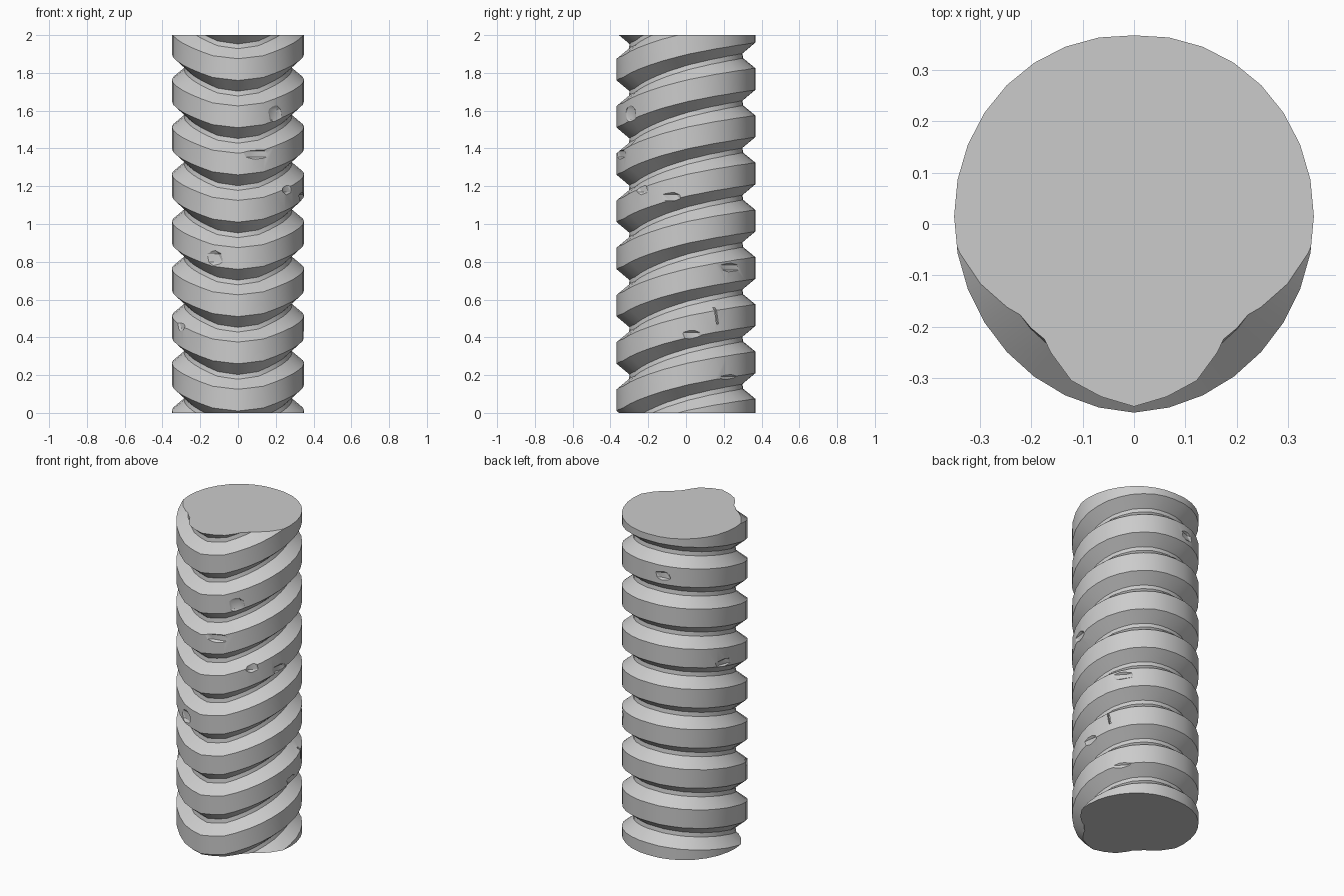
import bpy, bmesh, math
from mathutils import Vector, Matrix

if "Cube" in bpy.data.objects:
    bpy.data.objects.remove(bpy.data.objects["Cube"])

SEG, PITCH, DEPTH = 32, 0.25, 0.068
# groove profile over one pitch: (height, how deep into the groove)
PROFILE = [(0.01, 0), (0.125, 0), (0.178, 0.95), (0.203, 1)]
# how far the ridges climb from the front (0 deg) round to the back (180 deg)
RISE = [(0, 0), (22.5, .016), (45, .06), (67.5, .103), (90, .14),
        (112.5, .167), (135, .186), (157.5, .197), (180, .2)]


def rise(deg):
    for (a, u), (b, v) in zip(RISE, RISE[1:]):
        if deg <= b:
            return u + (v - u) * (deg - a) / (b - a)
    return RISE[-1][1]


def outline(t, inset=0.0):
    return Vector(((0.35 - inset) * math.sin(t),
                   -(0.367 - inset) * math.cos(t) + 0.015 * abs(math.sin(t)), 0))


# ridged column, built too long and then cut flat at both ends
bm = bmesh.new()
rings = []
for k in range(-2, 10):
    for h, d in PROFILE:
        ring = []
        for i in range(SEG):
            t = 2 * math.pi * i / SEG
            deg = math.degrees(min(t, 2 * math.pi - t))
            p = outline(t, d * DEPTH)
            p.z = k * PITCH + h + rise(deg)
            ring.append(bm.verts.new(p))
        rings.append(ring)
for a, b in zip(rings, rings[1:]):
    for i in range(SEG):
        j = (i + 1) % SEG
        bm.faces.new((a[i], a[j], b[j], b[i]))
for z, n in ((0, -1), (2, 1)):
    cut = bmesh.ops.bisect_plane(bm, geom=bm.verts[:] + bm.edges[:] + bm.faces[:],
                                 plane_co=(0, 0, z), plane_no=(0, 0, n),
                                 clear_outer=True)
    rim = [e for e in cut["geom_cut"] if isinstance(e, bmesh.types.BMEdge)]
    bmesh.ops.holes_fill(bm, edges=rim, sides=0)
bmesh.ops.recalc_face_normals(bm, faces=bm.faces[:])
me = bpy.data.meshes.new("ridged_column")
bm.to_mesh(me)
bm.free()
column = bpy.data.objects.new("ridged_column", me)
bpy.context.collection.objects.link(column)

# worn chips: (angle from front, height, half width, half height)
CHIPS = [(35, 1.58, .06, .06), (17, 1.37, .11, .035), (48, 1.19, .05, .045),
         (-21, .82, .06, .05), (-60, .47, .05, .05), (76, 1.14, .07, .035),
         (127, .77, .09, .03), (93, .41, .07, .035), (127, .18, .09, .03),
         (195, 1.76, .06, .035), (-105, 1.19, .08, .03)]
bm = bmesh.new()
for deg, z, w, h in CHIPS:
    t = math.radians(deg)
    p = outline(t) * 1.02
    m = (Matrix.Translation((p.x, p.y, z)) @ Matrix.Rotation(t, 4, 'Z')
         @ Matrix.Diagonal((w, .025, h, 1)))
    bmesh.ops.create_icosphere(bm, subdivisions=1, radius=1, matrix=m)
# thin crack on the right side
p = outline(math.radians(113))
bmesh.ops.create_cube(bm, size=1, matrix=Matrix.Translation((p.x, p.y, .54))
                      @ Matrix.Rotation(math.radians(113), 4, 'Z')
                      @ Matrix.Rotation(math.radians(-9), 4, 'Y')
                      @ Matrix.Diagonal((.012, .04, .14, 1)))
me = bpy.data.meshes.new("chip_cutter")
bm.to_mesh(me)
bm.free()
cutter = bpy.data.objects.new("chip_cutter", me)
bpy.context.collection.objects.link(cutter)
cutter.hide_render = True

mod = column.modifiers.new("chips", 'BOOLEAN')
mod.operation, mod.solver, mod.object = 'DIFFERENCE', 'EXACT', cutter
bpy.context.view_layer.objects.active = column
column.select_set(True)
bpy.ops.object.modifier_apply(modifier=mod.name)
bpy.data.objects.remove(cutter)
bpy.ops.object.shade_smooth_by_angle(angle=math.radians(25))
